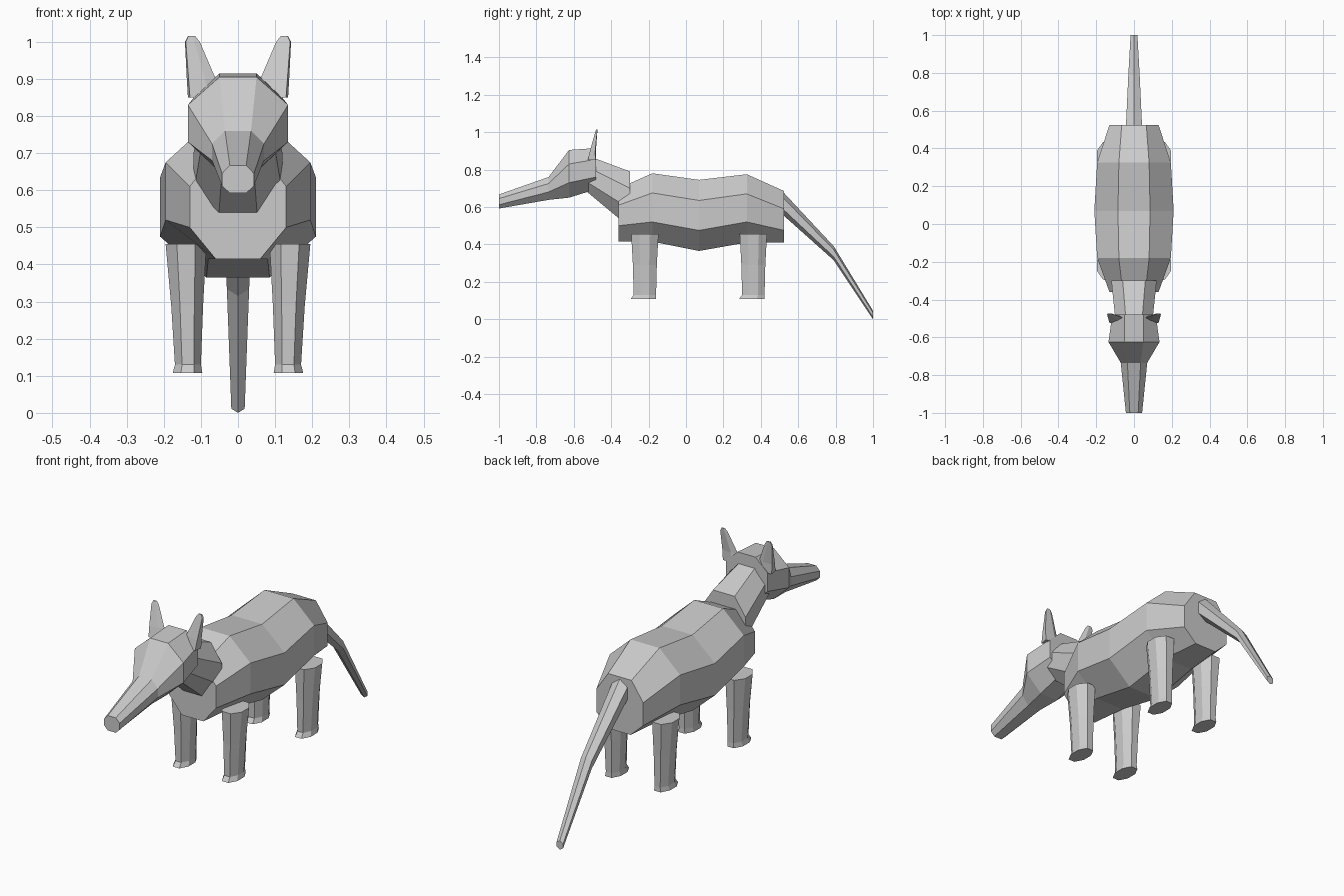
import bpy
import bmesh
from mathutils import Vector

cube = bpy.data.objects.get("Cube")
if cube:
    bpy.data.objects.remove(cube, do_unlink=True)

grey = bpy.data.materials.new("plain grey")
grey.use_nodes = True
colour = (0.6, 0.6, 0.6, 1)
grey.diffuse_color = colour
grey.node_tree.nodes["Principled BSDF"].inputs["Base Color"].default_value = colour


def loft(name, rings):
    """Skin a closed, flat-shaded tube through rings of equal point count."""
    bm = bmesh.new()
    loops = [[bm.verts.new(p) for p in ring] for ring in rings]
    n = len(loops[0])
    for a, b in zip(loops, loops[1:]):
        for i in range(n):
            j = (i + 1) % n
            bm.faces.new((a[i], a[j], b[j], b[i]))
    bm.faces.new(loops[0])
    bm.faces.new(loops[-1])
    bmesh.ops.recalc_face_normals(bm, faces=bm.faces)
    mesh = bpy.data.meshes.new(name)
    bm.to_mesh(mesh)
    bm.free()
    mesh.materials.append(grey)
    obj = bpy.data.objects.new(name, mesh)
    bpy.context.collection.objects.link(obj)
    return obj


def section(y, top_half, side_half, low_half, top, upper, lower, bottom):
    """Upright octagon, symmetric about the middle."""
    right = [(top_half, top), (side_half, upper), (side_half, lower), (low_half, bottom)]
    left = [(-x, z) for x, z in reversed(right)]
    return [Vector((x, y, z)) for x, z in right + left]


# Torso
loft("body", [section(*s) for s in (
    (-0.36, 0.06, 0.13, 0.06, 0.70, 0.61, 0.50, 0.415),
    (-0.18, 0.08, 0.195, 0.08, 0.78, 0.675, 0.52, 0.415),
    (0.07, 0.085, 0.21, 0.085, 0.745, 0.635, 0.475, 0.365),
    (0.325, 0.08, 0.195, 0.08, 0.775, 0.67, 0.52, 0.41),
    (0.525, 0.065, 0.13, 0.06, 0.685, 0.59, 0.475, 0.41))])

# Neck
loft("neck", [section(*s) for s in (
    (-0.30, 0.06, 0.12, 0.055, 0.79, 0.70, 0.59, 0.49),
    (-0.54, 0.04, 0.095, 0.04, 0.88, 0.82, 0.74, 0.69))])

# Head and long snout
loft("head", [section(*s) for s in (
    (-0.48, 0.05, 0.115, 0.045, 0.915, 0.855, 0.76, 0.695),
    (-0.625, 0.05, 0.135, 0.05, 0.905, 0.83, 0.73, 0.65),
    (-0.735, 0.035, 0.07, 0.035, 0.76, 0.725, 0.68, 0.638),
    (-1.0, 0.022, 0.043, 0.022, 0.667, 0.645, 0.612, 0.592))])

# Ears: five-sided blades leaning outwards
EAR = ((0.06, -0.50), (0.09, -0.515), (0.135, -0.525), (0.14, -0.485), (0.09, -0.48))
for side, word in ((1, "left"), (-1, "right")):
    rings = []
    for z, inner, outer, y_mid, depth in (
            (0.85, 0.045, 0.135, -0.503, 1.0),
            (0.90, 0.06, 0.138, -0.498, 0.7),
            (1.00, 0.103, 0.143, -0.48, 0.25),
            (1.015, 0.115, 0.135, -0.477, 0.15)):
        rings.append([(side * (inner + (outer - inner) * (x - 0.06) / 0.08),
                       y_mid + (y + 0.503) * depth, z) for x, y in EAR])
    loft(word + "_ear", rings)

# Legs: tapered octagons ending in a small toe flare
CORNERS = ((0.45, 1), (1, 0.4), (1, -0.4), (0.45, -1),
           (-0.45, -1), (-1, -0.4), (-1, 0.4), (-0.45, 1))
for side, word in ((1, "left"), (-1, "right")):
    for y0, place in ((-0.22, "front"), (0.36, "rear")):
        rings = []
        for z, x, half_x, shift, half_y in (
                (0.455, 0.14, 0.055, 0, 0.073),
                (0.29, 0.137, 0.043, 0, 0.064),
                (0.13, 0.135, 0.035, 0, 0.06),
                (0.107, 0.136, 0.04, -0.008, 0.069)):
            rings.append([(side * (x + u * half_x), y0 + shift + v * half_y, z)
                          for u, v in CORNERS])
        loft(f"{word}_{place}_leg", rings)

# Tail: six-sided with a ridge along the top and underside
rings = []
for y, half, top, bottom in ((0.51, 0.043, 0.69, 0.565),
                             (0.79, 0.03, 0.39, 0.315),
                             (1.0, 0.018, 0.045, 0.0)):
    mid, rise = (top + bottom) / 2, (top - bottom) / 4
    rings.append([(0, y, top), (half, y, mid + rise), (half, y, mid - rise),
                  (0, y, bottom), (-half, y, mid - rise), (-half, y, mid + rise)])
loft("tail", rings)
